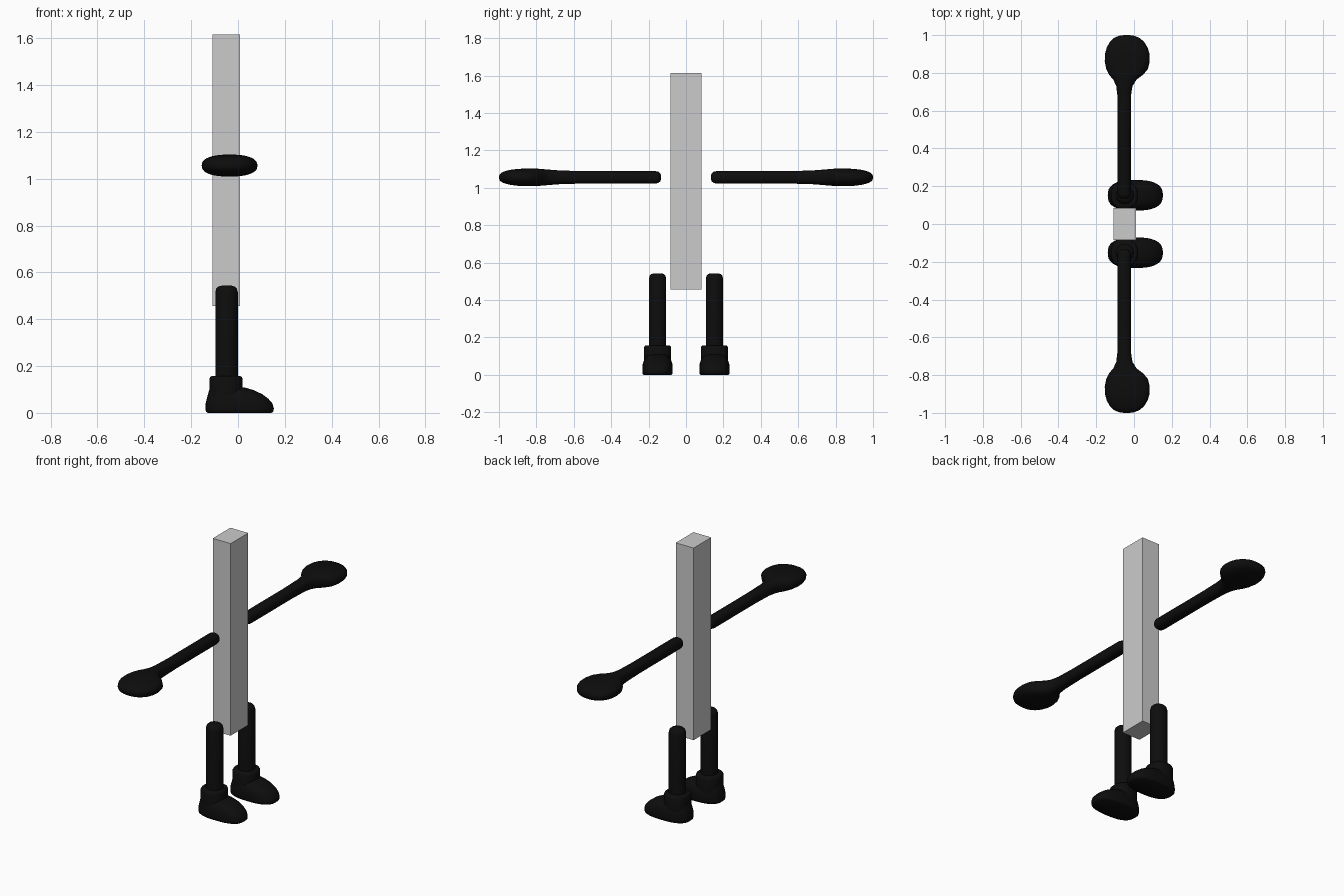
import bpy, bmesh, math
from mathutils import Vector

if "Cube" in bpy.data.objects:
    bpy.data.objects.remove(bpy.data.objects["Cube"])

def material(name, v):
    m = bpy.data.materials.new(name)
    m.diffuse_color = (v, v, v, 1)
    m.use_nodes = True
    m.node_tree.nodes["Principled BSDF"].inputs["Base Color"].default_value = m.diffuse_color
    return m

BLACK = material("black", 0.004)
GREY = material("light grey", 0.6)

def loft(name, sections, place, n=40, power=2.0, angle=50):
    """Skin superellipse rings; section = (t, centre u, centre v, half u, half v)."""
    bm = bmesh.new()
    rings = []
    for t, cu, cv, hu, hv in sections:
        ring = []
        for i in range(n):
            a = 2 * math.pi * i / n
            c, s = math.cos(a), math.sin(a)
            u = cu + hu * math.copysign(abs(c) ** (2 / power), c)
            v = cv + hv * math.copysign(abs(s) ** (2 / power), s)
            ring.append(bm.verts.new(place(t, u, v)))
        rings.append(ring)
    for a, b in zip(rings, rings[1:]):
        for i in range(n):
            j = (i + 1) % n
            bm.faces.new((a[i], a[j], b[j], b[i]))
    bm.faces.new(rings[0][::-1])
    bm.faces.new(rings[-1])
    bmesh.ops.recalc_face_normals(bm, faces=bm.faces)
    me = bpy.data.meshes.new(name)
    bm.to_mesh(me)
    bm.free()
    me.materials.append(BLACK)
    ob = bpy.data.objects.new(name, me)
    bpy.context.collection.objects.link(ob)
    bpy.ops.object.select_all(action='DESELECT')
    bpy.context.view_layer.objects.active = ob
    ob.select_set(True)
    bpy.ops.object.shade_smooth_by_angle(angle=math.radians(angle))
    return ob

# Body: plain upright box
bpy.ops.mesh.primitive_cube_add(size=1, location=(-0.05, 0, 1.036))
body = bpy.context.object
body.name = "body"
body.scale = (0.119, 0.168, 1.158)
body.data.materials.append(GREY)

# Arm with flattened mitten hand: (distance out, x centre, z centre, half x, half z)
ARM = [(y, x, 1.056, hx, hz) for y, x, hx, hz in (
    (0.134, -0.052, 0.012, 0.012), (0.138, -0.052, 0.024, 0.022),
    (0.148, -0.052, 0.032, 0.030), (0.162, -0.052, 0.035, 0.033),
    (0.55, -0.052, 0.035, 0.033), (0.68, -0.052, 0.036, 0.037),
    (0.73, -0.051, 0.043, 0.041), (0.765, -0.048, 0.062, 0.044),
    (0.79, -0.042, 0.090, 0.046), (0.82, -0.037, 0.110, 0.047),
    (0.86, -0.036, 0.119, 0.047), (0.90, -0.036, 0.118, 0.045),
    (0.935, -0.036, 0.108, 0.041), (0.965, -0.037, 0.090, 0.034),
    (0.985, -0.038, 0.068, 0.026), (0.996, -0.039, 0.042, 0.016),
    (1.0, -0.039, 0.015, 0.006))]

# Foot: (height, heel x, toe x, half width)
FOOT = [(z, (a + b) / 2, 0, (b - a) / 2, h) for z, a, b, h in (
    (0, -0.130, 0.143, 0.074), (0.006, -0.137, 0.151, 0.080),
    (0.02, -0.139, 0.153, 0.081), (0.04, -0.138, 0.147, 0.081),
    (0.06, -0.133, 0.130, 0.079), (0.08, -0.128, 0.103, 0.072),
    (0.097, -0.123, 0.068, 0.061), (0.108, -0.118, 0.030, 0.046),
    (0.112, -0.112, 0.000, 0.030))]

CUFF = [(z, -0.051, 0, 0.071 - d, 0.073 - d) for z, d in (
    (0.06, 0), (0.145, 0), (0.154, 0.004), (0.158, 0.012))]

LEG = [(z, -0.049, 0, 0.048 - d, 0.046 - d) for z, d in (
    (0.10, 0), (0.515, 0), (0.53, 0.004), (0.539, 0.013), (0.543, 0.026))]

for side, s in (("right", -1), ("left", 1)):
    def out(t, u, v): return Vector((u, s * t, v))
    def up(t, u, v): return Vector((u, s * 0.152 + v, t))
    loft(side + "_arm", ARM, out, power=2.4)
    loft(side + "_leg", LEG, up)
    loft(side + "_cuff", CUFF, up, power=2.4)
    loft(side + "_foot", FOOT, up, power=2.6)
